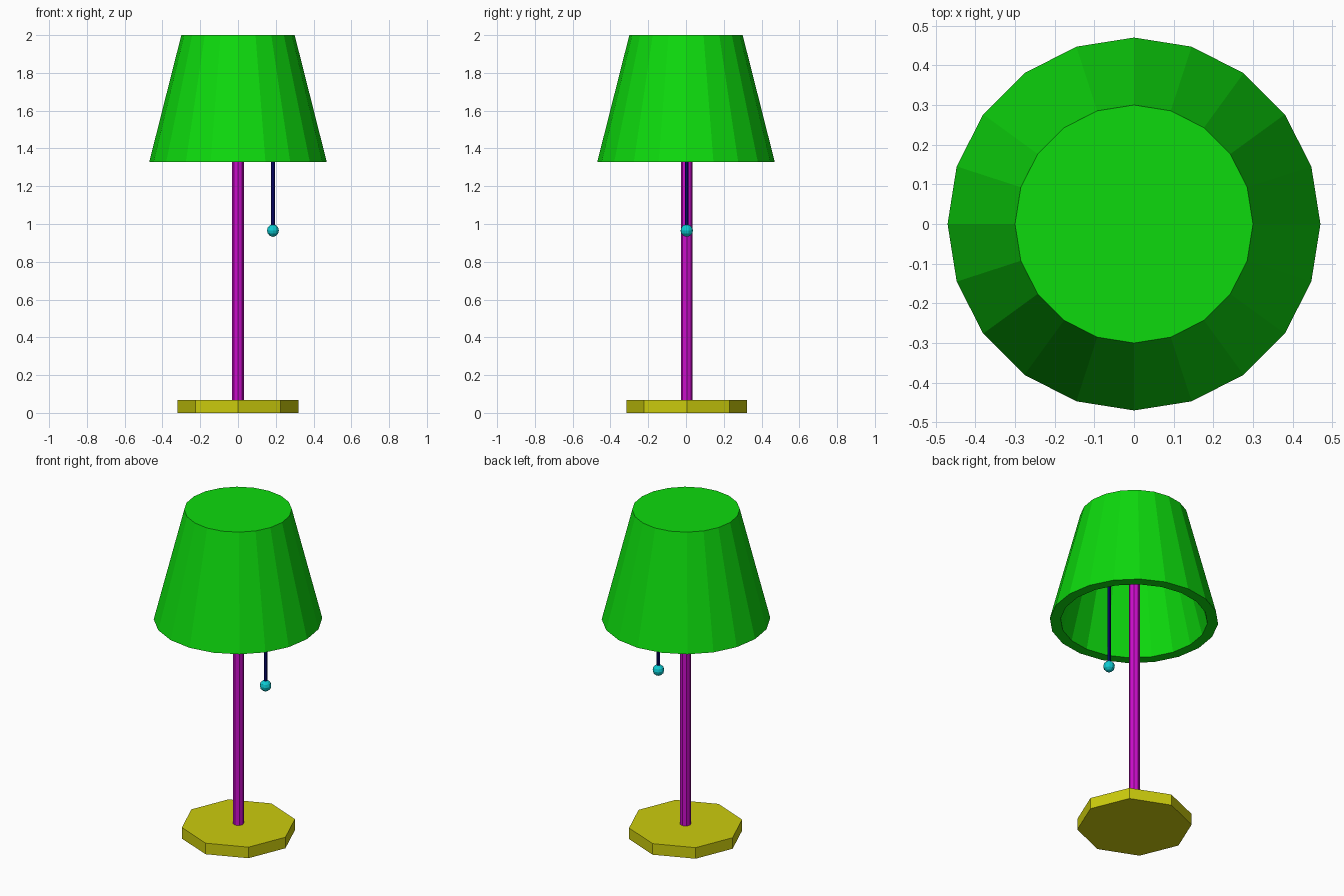
import bpy, bmesh
from math import cos, sin, tau

if "Cube" in bpy.data.objects:
    bpy.data.objects.remove(bpy.data.objects["Cube"])


def finish(name, bm, color):
    bmesh.ops.recalc_face_normals(bm, faces=bm.faces)
    mesh = bpy.data.meshes.new(name)
    bm.to_mesh(mesh)
    bm.free()
    mat = bpy.data.materials.new(name + "_color")
    mat.diffuse_color = (*color, 1)
    mat.use_nodes = True
    mat.node_tree.nodes["Principled BSDF"].inputs["Base Color"].default_value = mat.diffuse_color
    mesh.materials.append(mat)
    obj = bpy.data.objects.new(name, mesh)
    bpy.context.collection.objects.link(obj)
    return obj


def lathe(name, profile, sides, color, x=0.0, y=0.0):
    """Faceted solid from (radius, z) rings, capped at both ends."""
    bm = bmesh.new()
    rings = [[bm.verts.new((x + r * cos(tau * i / sides), y + r * sin(tau * i / sides), z))
              for i in range(sides)] for r, z in profile]
    for a, b in zip(rings, rings[1:]):
        for i in range(sides):
            j = (i + 1) % sides
            bm.faces.new((a[i], a[j], b[j], b[i]))
    bm.faces.new(rings[0])
    bm.faces.new(rings[-1])
    return finish(name, bm, color)


YELLOW = (0.60, 0.60, 0.004)
MAGENTA = (0.60, 0.004, 0.60)
GREEN = (0.004, 0.70, 0.004)
NAVY = (0.003, 0.003, 0.20)
CYAN = (0.004, 0.60, 0.65)
CORD_X, OFFSET_Y = 0.185, 0.004
CEILING = 1.78

# Octagonal foot and pole
lathe("base", [(0.32, 0.0), (0.32, 0.068)], 8, YELLOW, 0, OFFSET_Y)
lathe("pole", [(0.031, 0.068), (0.031, CEILING)], 8, MAGENTA, 0, OFFSET_Y)

# Thick-walled shade: closed top outside, down to the rim, up the inner wall to the ceiling
lathe("shade", [(0.30, 2.0), (0.47, 1.328), (0.41, 1.328), (0.296, CEILING)], 20, GREEN)

# Pull cord and its bead
lathe("pull_cord", [(0.01, 0.97), (0.01, CEILING)], 8, NAVY, CORD_X, OFFSET_Y)
bead = bmesh.new()
bmesh.ops.create_uvsphere(bead, u_segments=10, v_segments=6, radius=0.033)
bmesh.ops.translate(bead, verts=bead.verts, vec=(CORD_X, OFFSET_Y, 0.965))
finish("pull_bead", bead, CYAN)
